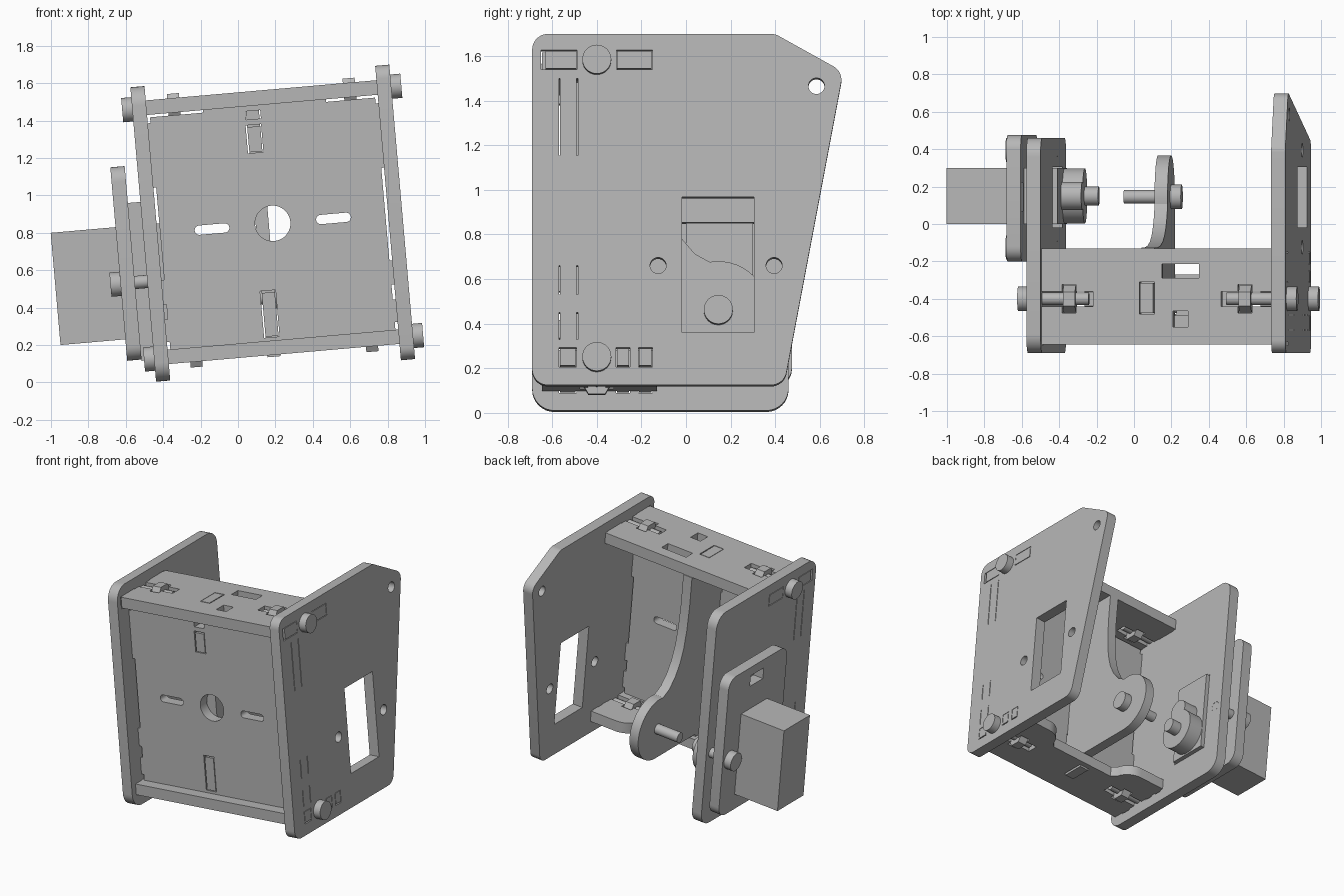
import bpy, bmesh, math
from mathutils import Matrix, Vector

cube = bpy.data.objects.get("Cube")
if cube:
    bpy.data.objects.remove(cube, do_unlink=True)

grey = bpy.data.materials.new("plain grey")
grey.use_nodes = True
grey.diffuse_color = (0.47, 0.47, 0.47, 1)
grey.node_tree.nodes["Principled BSDF"].inputs["Base Color"].default_value = grey.diffuse_color

TILT = Matrix.Rotation(math.radians(-5), 4, 'Y')   # whole assembly leans
parts = []


# ---- 2D outlines ----
def rect(a0, a1, b0, b1):
    return [(a0, b0), (a1, b0), (a1, b1), (a0, b1)]


def circle(a, b, r, n=32):
    return [(a + r * math.cos(2 * math.pi * i / n), b + r * math.sin(2 * math.pi * i / n))
            for i in range(n)]


def rounded(pts, r, steps=8):
    """Replace every corner of a polygon with a tangent arc."""
    out = []
    for i, p in enumerate(pts):
        p = Vector(p)
        d0 = (Vector(pts[i - 1]) - p).normalized()
        d1 = (Vector(pts[(i + 1) % len(pts)]) - p).normalized()
        half = d0.angle(d1) / 2
        c = p + (d0 + d1).normalized() * (r / math.sin(half))
        t = r / math.tan(half)
        v0, v1 = p + d0 * t - c, p + d1 * t - c
        a0 = math.atan2(v0.y, v0.x)
        da = (math.atan2(v1.y, v1.x) - a0 + math.pi) % (2 * math.pi) - math.pi
        out += [(c.x + r * math.cos(a0 + da * k / steps), c.y + r * math.sin(a0 + da * k / steps))
                for k in range(steps + 1)]
    return out


# ---- solids: (outline, axis, low, high) ----
def add_prism(bm, outline, axis, lo, hi):
    place = {'x': lambda a, b, t: (t, a, b),
             'y': lambda a, b, t: (a, t, b),
             'z': lambda a, b, t: (a, b, t)}[axis]
    low = [bm.verts.new(place(a, b, lo)) for a, b in outline]
    high = [bm.verts.new(place(a, b, hi)) for a, b in outline]
    faces = [bm.faces.new(low), bm.faces.new(high)]
    n = len(low)
    for i in range(n):
        j = (i + 1) % n
        faces.append(bm.faces.new((low[i], low[j], high[j], high[i])))
    bmesh.ops.recalc_face_normals(bm, faces=faces)


def mesh_object(name, solids):
    bm = bmesh.new()
    for s in solids:
        add_prism(bm, *s)
    me = bpy.data.meshes.new(name)
    bm.to_mesh(me)
    bm.free()
    ob = bpy.data.objects.new(name, me)
    bpy.context.collection.objects.link(ob)
    return ob


def part(name, body, cuts=(), extras=()):
    ob = mesh_object(name, body)
    if cuts:
        cutter = mesh_object("cutter", cuts)
        cutter.hide_render = True
        mod = ob.modifiers.new("cut", 'BOOLEAN')
        mod.object, mod.operation, mod.solver, mod.use_self = cutter, 'DIFFERENCE', 'EXACT', True
        ev = ob.evaluated_get(bpy.context.evaluated_depsgraph_get())
        ob_mesh = bpy.data.meshes.new_from_object(ev)
        ob.modifiers.clear()
        ob.data = ob_mesh
        bpy.data.objects.remove(cutter, do_unlink=True)
    bm = bmesh.new()
    bm.from_mesh(ob.data)
    for s in extras:
        add_prism(bm, *s)
    bm.to_mesh(ob.data)
    bm.free()
    ob.data.transform(TILT)
    ob.data.materials.clear()
    ob.data.materials.append(grey)
    parts.append(ob)


# ---- shared dimensions ----
L0, L1, R0, R1 = -0.436, -0.36, 0.878, 0.954      # side plate faces
TOP, BOT = (1.467, 1.545), (0.13, 0.207)          # board heights
BOLT_Y, AXIS_Y, AXIS_W = -0.4, 0.145, 0.44
PANEL_TABS = [(1.076, 1.422), (0.449, 0.579), (0.248, 0.368)]
TOP_TABS = [(-0.63, -0.49), (-0.31, -0.155)]
BOT_TABS = [(-0.565, -0.495), (-0.31, -0.255), (-0.21, -0.155)]
SERVO = rect(0, 0.3, 0.282, 0.884)
MID = (L1 + R0) / 2


# ---- side plates ----
def side_cuts(lo, hi):
    outlines = [rect(-0.57, -0.485, a, b) for a, b in PANEL_TABS]
    outlines += [rect(-0.65, -0.488, 1.462, 1.549), rect(-0.312, -0.15, 1.462, 1.549)]
    outlines += [rect(a - 0.004, b + 0.004, 0.122, 0.21) for a, b in BOT_TABS]
    outlines += [rect(-0.018, 0.305, 0.278, 0.888)]
    outlines += [circle(y, 0.58, 0.036) for y in (-0.125, 0.395)]
    return [(o, 'x', lo - 0.05, hi + 0.05) for o in outlines]


right_outline = rounded([(-0.69, 0.042), (0.44, 0.042), (0.705, 1.452), (0.4, 1.622), (-0.69, 1.622)], 0.07)
left_outline = rounded(rect(-0.69, 0.46, 0.042, 1.622), 0.1)
part("right_plate", [(right_outline, 'x', R0, R1)],
     side_cuts(R0, R1) + [(circle(0.585, 1.388, 0.036), 'x', R0 - 0.05, R1 + 0.05)])
part("left_plate", [(left_outline, 'x', L0, L1)], side_cuts(L0, L1))


# ---- top and bottom boards with bolt slots ----
def bolt_slots(lo, hi):
    cuts = []
    for edge, s in ((L1, 1), (R0, -1)):
        for a, b, half in ((-0.02, 0.275, 0.04), (0.11, 0.185, 0.076)):
            x0, x1 = sorted((edge + s * a, edge + s * b))
            cuts.append((rect(x0, x1, BOLT_Y - half, BOLT_Y + half), 'z', lo - 0.05, hi + 0.05))
    return cuts


def board_tabs(spans, height):
    return [(rect(a, b, *height), 'x', lo, hi) for a, b in spans
            for lo, hi in ((L0, L1 + 0.01), (R0 - 0.01, R1))]


part("top_board", [(rect(L1, R0, -0.645, -0.13), 'z', *TOP)],
     bolt_slots(*TOP) + [(rect(*r), 'z', 1.4, 1.6) for r in
                         ((0.285, 0.485, -0.29, -0.215), (0.165, 0.245, -0.48, -0.31),
                          (0.345, 0.425, -0.55, -0.465))],
     board_tabs(TOP_TABS, TOP))

# bottom board: two ears with a curved recess between them
ear = [(R0, -0.13), (R0 - 0.2, -0.13)]
ear += [(R0 - 0.2 - 0.13 * math.sin(t), -0.26 + 0.13 * math.cos(t) - 0.0)
        for t in (0.0, 0.2, 0.4, 0.6, 0.8, 1.0, 1.2, 1.4)][1:]
ear += [(R0 - 0.36, -0.27)]
bottom_outline = [(R0, -0.645)] + ear + [(2 * MID - a, b) for a, b in reversed(ear)] + [(L1, -0.645)]
part("bottom_board", [(bottom_outline, 'z', *BOT)],
     bolt_slots(*BOT) + [(rect(0.16, 0.245, -0.48, -0.31), 'z', 0.05, 0.3)],
     board_tabs(BOT_TABS, BOT))

# ---- front panel ----
panel_cuts = [circle(MID, 0.831, 0.095)]
panel_cuts += [rounded(rect(MID + s - 0.093, MID + s + 0.093, 0.804, 0.854), 0.0249)
               for s in (-0.326, 0.326)]
panel_cuts += [rect(0.165, 0.245, 1.395, 1.48), rect(0.16, 0.243, 1.215, 1.365),
               rect(0.16, 0.243, 0.225, 0.475)]
part("front_panel", [(rect(L1 + 0.015, R0 - 0.015, BOT[1], 1.453), 'y', -0.565, -0.49)],
     [(o, 'y', -0.65, -0.4) for o in panel_cuts],
     [(rect(a, b, -0.565, -0.49), 'z', *span) for span in PANEL_TABS
      for a, b in ((L0, L1 + 0.02), (R0 - 0.02, R1))]
     + [(rect(-0.06, 0.6, 1.44, TOP[0]), 'y', -0.565, -0.49)])

# ---- curved pivot bracket ----
arc = [(AXIS_Y + 0.222 * math.sin(t), AXIS_W - 0.222 * math.cos(t))
       for t in [i * math.radians(190) / 24 for i in range(25)]]
bracket = [(-0.49, AXIS_W - 0.222)] + arc
bracket += [(0.04, 0.695), (-0.02, 0.765), (-0.065, 0.85), (-0.095, 0.95), (-0.115, 1.08),
            (-0.125, 1.25), (-0.125, TOP[0]), (-0.49, TOP[0])]
part("pivot_bracket", [(bracket, 'x', 0.168, 0.238)], extras=[
    (rect(*r), 'x', 0.168, 0.238) for r in
    ((-0.475, -0.315, 1.45, TOP[1]), (-0.475, -0.315, 0.12, 0.23),
     (-0.565, -0.48, 1.22, 1.355), (-0.565, -0.48, 0.23, 0.465))])
part("pivot_bolt", [(circle(AXIS_Y, AXIS_W, 0.065), 'x', 0.238, 0.295),
                    (circle(AXIS_Y, AXIS_W, 0.036), 'x', -0.015, 0.25)])

# ---- frame bolts and nuts ----
for level, w in (("top", 1.504), ("bottom", 0.166)):
    for side, face, inner, s in (("left", L0, L1, 1), ("right", R1, R0, -1)):
        def span(a, b):
            return sorted((a, b))
        part(f"{level}_{side}_bolt", [
            (circle(BOLT_Y, w, 0.065), 'x', *span(face - s * 0.054, face)),
            (circle(BOLT_Y, w, 0.033), 'x', *span(face, inner + s * 0.25))])
        part(f"{level}_{side}_nut", [
            (circle(BOLT_Y, w, 0.075, 6), 'x', *span(inner + s * 0.115, inner + s * 0.18))])

# ---- servo motor and its mounting plate ----
part("servo_body", [(SERVO, 'x', -0.928, -0.334)], extras=[
    (rect(0, 0.3, 0.16, 1.007), 'x', -0.503, L0)])
part("servo_output", [(circle(0.15, AXIS_W, 0.148), 'x', -0.34, -0.225),
                      (circle(0.15, 0.6, 0.075), 'x', -0.34, -0.225),
                      (circle(0.15, AXIS_W, 0.05), 'x', -0.23, -0.15)])
part("servo_plate", [(rounded(rect(-0.2, 0.475, 0.167, 1.205), 0.08), 'x', -0.58, -0.503)],
     [(SERVO, 'x', -0.7, -0.4), (rect(0.07, 0.22, 1.06, 1.14), 'x', -0.7, -0.4)])
for name, y in (("front", -0.125), ("back", 0.395)):
    part(f"servo_{name}_bolt", [(circle(y, 0.58, 0.065), 'x', -0.634, -0.58),
                                (circle(y, 0.58, 0.035), 'x', -0.585, L1)])

# ---- smooth the round faces, keep edges sharp ----
bpy.ops.object.select_all(action='DESELECT')
for ob in parts:
    ob.select_set(True)
bpy.context.view_layer.objects.active = parts[0]
bpy.ops.object.shade_smooth_by_angle(angle=math.radians(30))
